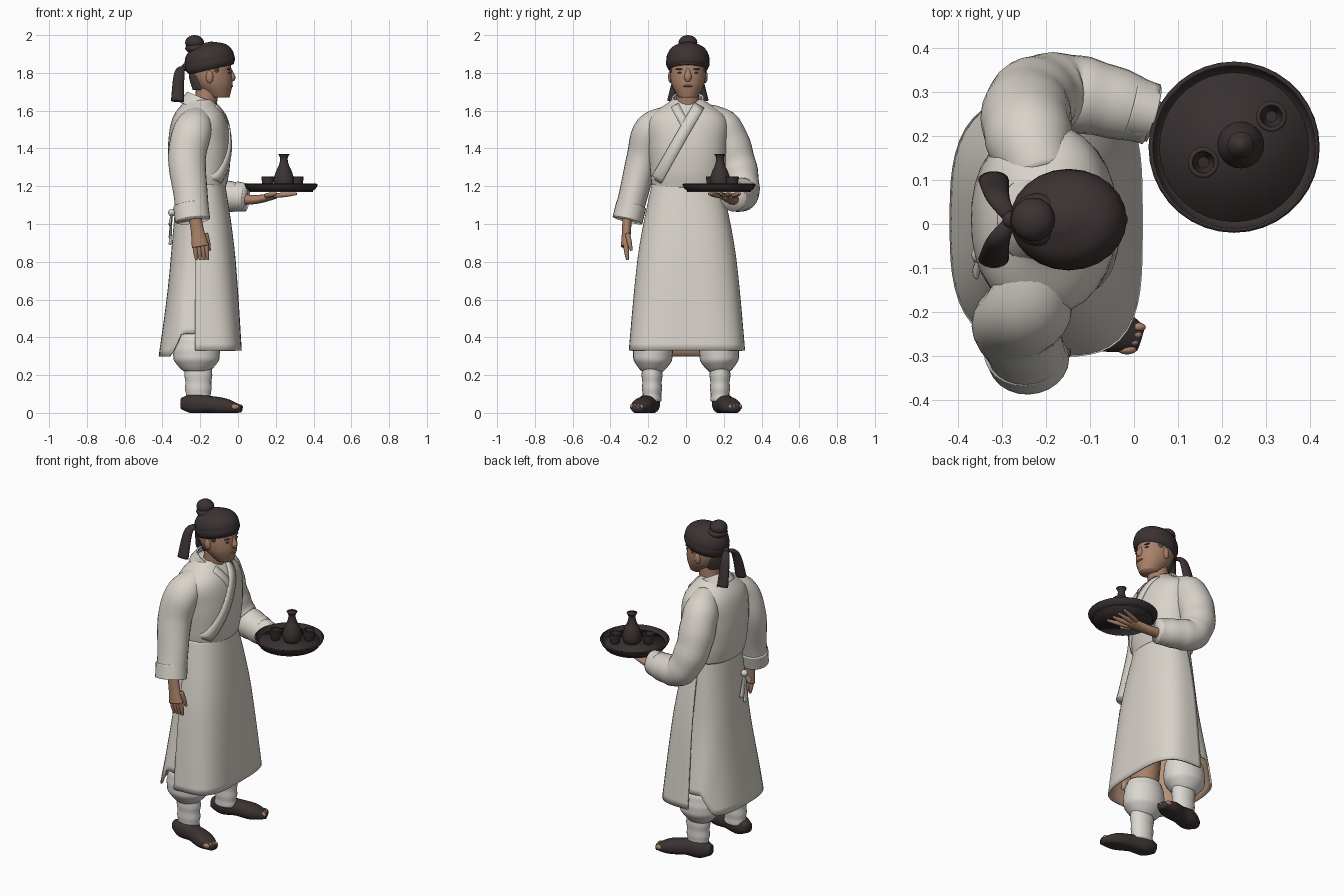
import bpy, bmesh, math
from mathutils import Vector
from mathutils.bvhtree import BVHTree

if "Cube" in bpy.data.objects:
    bpy.data.objects.remove(bpy.data.objects["Cube"])


def material(name, *rgb):
    mat = bpy.data.materials.new(name)
    mat.use_nodes = True
    mat.diffuse_color = (*rgb, 1)
    shader = mat.node_tree.nodes["Principled BSDF"]
    shader.inputs["Base Color"].default_value = (*rgb, 1)
    shader.inputs["Roughness"].default_value = .9
    return mat


ROBE = material("robe cloth", .69, .65, .59)
TROUSER = material("trouser cloth", .71, .68, .64)
SKIN = material("skin", .4, .22, .14)
LIPS = material("lips", .3, .14, .1)
LINING = material("robe lining", .5, .31, .2)
DARK = material("dark cloth and pottery", .045, .032, .032)
HAIR = material("hair", .08, .06, .05)
LACQUER = material("tray lacquer", .04, .03, .03)
ALONG_X, ALONG_Y, ALONG_Z = Vector((1, 0, 0)), Vector((0, 1, 0)), Vector((0, 0, 1))
ORIGIN = Vector()


def finish(name, bm, mat, at=ORIGIN, closed=True, mirrored=False):
    """Turn a bmesh into a smooth object, optionally mirrored across its own y axis."""
    if closed:
        bmesh.ops.recalc_face_normals(bm, faces=bm.faces)
    for face in bm.faces:
        face.smooth = True
    mesh = bpy.data.meshes.new(name)
    bm.to_mesh(mesh)
    bm.free()
    mesh.materials.append(mat)
    ob = bpy.data.objects.new(name, mesh)
    ob.location = at
    bpy.context.collection.objects.link(ob)
    if mirrored:
        mirror = ob.modifiers.new("mirror", "MIRROR")
        mirror.use_axis = (False, True, False)
        mirror.use_mirror_merge = False
    return ob


def spline(keys, t):
    """Smooth curve through evenly spaced keys, which are numbers or vectors."""
    last = len(keys) - 1
    place = t * last
    i = max(0, min(int(place), last - 1))
    f = place - i
    a, b = keys[i], keys[min(i + 1, last)]
    leave = (b - keys[max(i - 1, 0)]) / 2
    arrive = (keys[min(i + 2, last)] - a) / 2
    ease = f * f * (3 - 2 * f)
    return a + (b - a) * ease + leave * f * (1 - f) ** 2 - arrive * f * f * (1 - f)


def tube(name, path, widths, mat, ratio=(1,), ref=ALONG_X, seg=24, level=False, arc=None,
         power=(2,), folds=0, caps=True, at=ORIGIN, mirrored=False):
    """Loft along a path; widths run along ref, ratio gives the other radius."""
    bm = bmesh.new()
    path = [Vector(p) for p in path]
    steps = 5 * max(len(path), len(widths))
    start, end = arc or (0, math.tau)
    count = seg + 1 if arc else seg
    centres = [spline(path, i / steps) for i in range(steps + 1)]
    rows = []
    for i, centre in enumerate(centres):
        t = i / steps
        ahead = centres[min(i + 1, steps)] - centres[max(i - 1, 0)]
        if level:
            ahead = ALONG_Z * math.copysign(1, ahead.z)
        ahead.normalize()
        across = (ref - ahead * ref.dot(ahead)).normalized()
        other = ahead.cross(across)
        radius = spline(widths, t) * (1 + folds * math.sin(steps * t * 1.5))
        square = spline(power, t)
        row = []
        for j in range(count):
            angle = start + (end - start) * j / seg
            c, s = math.cos(angle), math.sin(angle)
            reach = radius / (abs(c) ** square + abs(s) ** square) ** (1 / square)
            row.append(bm.verts.new(centre + (across * c + other * s * spline(ratio, t)) * reach))
        rows.append(row)
    for low, high in zip(rows, rows[1:]):
        for j in range(seg):
            n = (j + 1) % count
            bm.faces.new((low[j], low[n], high[n], high[j]))
    if caps:
        bm.faces.new(rows[0])
        bm.faces.new(rows[-1])
    return finish(name, bm, mat, at, caps, mirrored)


def ball(name, centre, size, mat, at=ORIGIN, mirrored=False):
    bm = bmesh.new()
    bmesh.ops.create_uvsphere(bm, u_segments=20, v_segments=12, radius=1)
    bmesh.ops.scale(bm, vec=size, verts=bm.verts)
    bmesh.ops.translate(bm, vec=centre, verts=bm.verts)
    return finish(name, bm, mat, at, mirrored=mirrored)


def finger(name, root, tip, at):
    tube(name, [root, tip], [.013, .013, .007], SKIN, ref=ALONG_Y, seg=10, at=at)


def thicken(ob, lined=False):
    if lined:
        ob.data.materials.append(LINING)
    solid = ob.modifiers.new("thickness", "SOLIDIFY")
    solid.thickness, solid.offset, solid.material_offset = .01, -1, int(lined)


# Jacket body
jacket = tube("jacket", [(-.205, .01, 1.19), (-.205, .01, 1.66)], [.14, .16, .165, .14, .07], ROBE,
              ratio=[1.35, 1.25, 1.28, 1.45, 1.2], level=True, seg=32, power=[2.3])
bpy.context.view_layer.update()
chest = BVHTree.FromObject(jacket, bpy.context.evaluated_depsgraph_get())


def collar_band(name, top, bottom, width, lift):
    """Lay a strip of cloth over the chest, given its ends as (y, z)."""
    bm = bmesh.new()
    top, bottom = Vector((0, *top)), Vector((0, *bottom))
    side = (top - bottom).cross(ALONG_X).normalized() * width / 2
    rows = []
    for k in range(21):
        middle = top.lerp(bottom, k / 20) + ALONG_X
        row = []
        for edge in (-1, 0, 1):
            spot = middle + side * edge
            hit = chest.ray_cast(spot, -ALONG_X)[0] or chest.find_nearest(spot - ALONG_X)[0]
            row.append(bm.verts.new(hit + ALONG_X * lift))
        rows.append(row)
    for upper, lower in zip(rows, rows[1:]):
        for j in range(2):
            bm.faces.new((upper[j], lower[j], lower[j + 1], upper[j + 1]))
    thicken(finish(name, bm, ROBE, closed=False))


# Collar, standing higher at the nape
collar_band("inner_collar", (-.06, 1.63), (.01, 1.5), .045, .005)
collar_band("outer_collar", (.07, 1.63), (-.16, 1.23), .06, .009)
thicken(tube("neck_collar", [(-.22, .01, 1.61), (-.195, .01, 1.67)], [.1, .08], ROBE,
             ratio=[1.05], arc=(.7, 5.6), caps=False))

# Skirt: squared front apron, and a back panel whose hem steps up at the sides
waist, hem = (-.2, .005, 1.23), (-.2, .005, .33)
front = tube("front_skirt", [waist, hem], [.13, .19, .22], ROBE, ratio=[1.4], level=True,
             arc=(-1.7, 1.7), power=[2.2, 2.8, 3.6], seg=36, caps=False)
back = tube("back_skirt", [waist, hem], [.12, .16, .22], ROBE, ratio=[1.5, 1.4, 1.3], level=True,
            arc=(1.3, 5), power=[2.2, 2.5, 3], seg=36, caps=False)
for v in back.data.vertices:
    nearness = max(0, 1 - (v.co.z - hem[2]) / .5)
    step = max(0, min(1, (v.co.x + .36) / .06))
    v.co.z += (.12 * step - .03) * nearness
for panel in (front, back):
    thicken(panel, lined=True)

# Waist tie at the back
tie = Vector((-.35, -.07, 1.06))
ball("tie_knot", ORIGIN, (.02, .02, .02), ROBE, at=tie)
for i, drop in enumerate((.06, .17, .13)):
    tube(f"tie_strand_{i}", [ORIGIN, (-.01, .04 * (i - 1), -drop)], [.01, .02], ROBE,
         ratio=[.4], ref=ALONG_Y, seg=10, at=tie)

# Sleeves with turned cuffs
tube("hanging_sleeve", [(-.21, -.08, 1.57), (-.24, -.19, 1.5), (-.27, -.23, 1.35), (-.25, -.28, 1.15), (-.24, -.31, 1.03)],
     [.07, .1, .1, .09, .09], ROBE, ratio=[.85])
tube("hanging_cuff", [(-.25, -.29, 1.1), (-.24, -.31, 1.02)], [.093], ROBE, ratio=[.87])
tube("serving_sleeve", [(-.21, .1, 1.57), (-.24, .2, 1.5), (-.24, .27, 1.32), (-.18, .3, 1.18), (-.08, .285, 1.15), (.04, .25, 1.14)],
     [.07, .1, .1, .09, .085, .07], ROBE, ref=ALONG_Y, folds=.02)
tube("serving_cuff", [(-.01, .265, 1.145), (.045, .25, 1.14)], [.07, .065], ROBE, ref=ALONG_Y, ratio=[1.15])

# Hanging hand
hand = Vector((-.2, -.32, .9))
tube("hanging_hand", [(-.03, .01, .15), (0, 0, -.02)], [.033, .035, .045], SKIN, ratio=[.8, .55], at=hand)
for i in range(4):
    x = .02 * i - .03
    finger(f"hanging_finger_{i}", (x, 0, 0), (x + .01, .01, -.09), hand)
finger("hanging_thumb", (.03, .01, .05), (.05, .03, -.04), hand)

# Serving forearm and open hand beneath the tray
palm = Vector((.2, .21, 1.15))
tube("serving_forearm", [(-.18, .04, -.02), (-.1, .03, -.02), ORIGIN], [.033, .033, .045], SKIN,
     ratio=[.9, .7, .35], ref=ALONG_Y, at=palm)
for i in range(4):
    spread = .025 * (i - 1.5)
    finger(f"serving_finger_{i}", (-.01, spread, 0), (.11, spread * 2, .01), palm)
finger("serving_thumb", (-.05, -.03, 0), (0, -.09, .01), palm)

# Tray, bottle and cups
tray = Vector((.228, .175, 1.17))
thicken(tube("tray_rim", [ORIGIN, (0, 0, .04)], [.16, .185, .195], LACQUER, seg=36, caps=False, at=tray))
tube("tray_floor", [ORIGIN, (0, 0, .02)], [.17], LACQUER, seg=36, at=tray)
tube("bottle", [(.015, .005, .01), (.015, .005, .2)], [.035, .05, .053, .043, .026, .02, .03], DARK, at=tray)
for name, x, y in (("near_cup", -.07, -.035), ("far_cup", .085, .07)):
    thicken(tube(name, [(x, y, .01), (x, y, .08)], [.02, .03, .035], DARK, caps=False, at=tray))

# Neck and head
head = Vector((-.15, .01, 1.8))
tube("neck", [(-.03, 0, -.24), (-.01, 0, -.06)], [.06], SKIN, level=True, at=head)
tube("head", [(.05, 0, -.13), (.02, 0, -.06), (0, 0, .02), (0, 0, .1)], [.055, .1, .115, .1], SKIN,
     ratio=[.9, .8], level=True, at=head)
tube("nose", [(.105, 0, .02), (.122, 0, -.045)], [.01, .015, .02, .01], SKIN, seg=12, at=head)
ball("mouth", (.115, 0, -.07), (.01, .025, .006), LIPS, at=head)
ball("ears", (0, .09, -.02), (.02, .015, .035), SKIN, at=head, mirrored=True)
ball("eyes", (.1, .04, 0), (.01, .016, .005), HAIR, at=head, mirrored=True)
ball("brows", (.1, .04, .02), (.01, .025, .004), HAIR, at=head, mirrored=True)
ball("sideburns", (.03, .085, .02), (.02, .01, .03), HAIR, at=head, mirrored=True)
tube("back_hair", [(-.04, 0, -.09), (-.02, 0, .06)], [.05, .08, .09], HAIR, level=True, at=head)

# Cap, headband, topknot and ribbon tails
tube("cap", [(.01, 0, .02), (-.02, 0, .16)], [.12, .13, .13, .1, .03], DARK, ratio=[.86], at=head)
tube("headband", [(.01, 0, .02), (-.005, 0, .08)], [.12, .132, .134, .125], DARK, ratio=[.86], at=head)
ball("topknot", (-.08, 0, .16), (.05, .05, .04), DARK, at=head)
ball("topknot_wrap", (-.07, 0, .13), (.06, .06, .03), DARK, at=head)
ball("ribbon_knot", (-.13, 0, .03), (.02, .02, .02), DARK, at=head)
tube("ribbon_tails", [(-.13, 0, .03), (-.16, .05, 0), (-.17, .09, -.15)], [.012, .027, .035], DARK,
     ratio=[.6], seg=14, at=head, mirrored=True)

# Legs, gathered trousers, ankle wraps and shoes
tube("thighs", [(-.2, .1, .85), (-.22, .18, .36)], [.09, .08], SKIN, mirrored=True)
tube("trousers", [(-.22, .17, .43), (-.22, .18, .22)], [.1, .12, .12, .07], TROUSER,
     ratio=[.85], folds=.01, mirrored=True)
tube("ankle_wraps", [(-.21, .18, .26), (-.21, .18, .06)], [.075, .07, .065], TROUSER,
     ratio=[.75], folds=.03, mirrored=True)
shoes = tube("shoes", [(-.3, .18, .05), (-.15, .21, .045), (.015, .26, .02)], [.03, .055, .05, .055, .03], DARK,
             ratio=[1, .9, .6], ref=ALONG_Y, power=[2.4], mirrored=True)
for v in shoes.data.vertices:
    v.co.z = max(v.co.z, 0)
for i in range(4):
    ball(f"toes_{i}", (.005 - .007 * i, .235 + .017 * i, .032), (.022, .011, .014), SKIN, mirrored=True)
